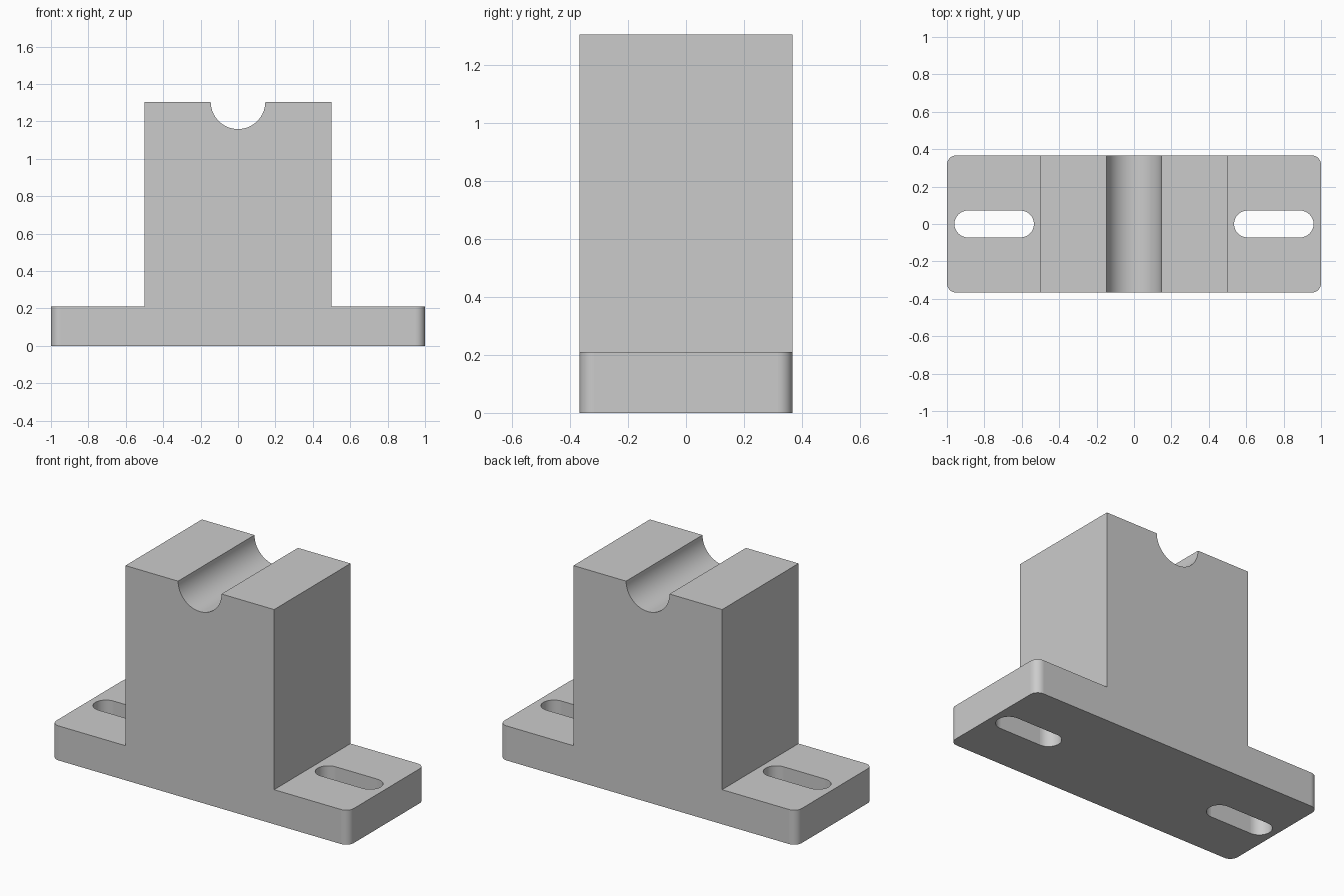
import bpy, bmesh, math

if "Cube" in bpy.data.objects:
    bpy.data.objects.remove(bpy.data.objects["Cube"], do_unlink=True)

DEPTH = 0.367          # half depth in y
BASE_TOP, TOP = 0.21, 1.305
BLOCK = 0.5            # half width of the upright block
GROOVE = 0.146
SLOT_R, SLOT_IN, SLOT_OUT = 0.072, 0.535, 0.96
CORNER = 0.05

grey = bpy.data.materials.new("plain grey")
grey.use_nodes = True
colour = (0.6, 0.6, 0.6, 1)
grey.diffuse_color = colour
grey.node_tree.nodes["Principled BSDF"].inputs["Base Color"].default_value = colour


def arc(cx, cy, r, start, end, steps):
    angles = [math.radians(start + (end - start) * i / steps) for i in range(steps + 1)]
    return [(cx + r * math.cos(a), cy + r * math.sin(a)) for a in angles]


def prism(name, points, shift, rounding=0):
    """Extrude a closed outline of 3D points; optionally round its end corners."""
    bm = bmesh.new()
    face = bm.faces.new([bm.verts.new(p) for p in points])
    grown = bmesh.ops.extrude_face_region(bm, geom=[face])["geom"]
    bmesh.ops.translate(bm, vec=shift, verts=[v for v in grown if isinstance(v, bmesh.types.BMVert)])
    bmesh.ops.recalc_face_normals(bm, faces=bm.faces)
    if rounding:
        ends = [e for e in bm.edges
                if all(abs(v.co.x) > 0.99 for v in e.verts)
                and abs(e.verts[0].co.z - e.verts[1].co.z) > 0.1]
        bmesh.ops.bevel(bm, geom=ends, offset=rounding, segments=8, profile=0.5, affect='EDGES')
    mesh = bpy.data.meshes.new(name)
    bm.to_mesh(mesh)
    bm.free()
    mesh.materials.append(grey)
    obj = bpy.data.objects.new(name, mesh)
    bpy.context.collection.objects.link(obj)
    return obj


# Body: flanged base and upright block with a half-round groove on top
outline = [(-1, 0), (1, 0), (1, BASE_TOP), (BLOCK, BASE_TOP), (BLOCK, TOP)]
outline += arc(0, TOP, GROOVE, 0, -180, 32)
outline += [(-BLOCK, TOP), (-BLOCK, BASE_TOP), (-1, BASE_TOP)]
body = prism("grooved_support_block", [(x, -DEPTH, z) for x, z in outline],
             (0, 2 * DEPTH, 0), CORNER)
bpy.context.view_layer.objects.active = body
body.select_set(True)

# Mounting slots cut through both flanges
for side, name in ((1, "left"), (-1, "right")):
    slot = arc(side * SLOT_OUT - side * SLOT_R, 0, SLOT_R, -90, 90 * (2 * side - 1) if side > 0 else -270, 16)
    slot += arc(side * SLOT_IN + side * SLOT_R, 0, SLOT_R, 90, 270 if side > 0 else -90, 16)
    cutter = prism(name + "_slot_cutter", [(x, y, -0.1) for x, y in slot], (0, 0, BASE_TOP + 0.2))
    cutter.hide_render = True
    cut = body.modifiers.new(name + "_slot", 'BOOLEAN')
    cut.operation, cut.solver, cut.object = 'DIFFERENCE', 'EXACT', cutter
    bpy.ops.object.modifier_apply(modifier=cut.name)
    bpy.data.objects.remove(cutter, do_unlink=True)

# Smooth curved walls, flat planar faces
bpy.ops.object.shade_smooth_by_angle(angle=math.radians(30))
for face in body.data.polygons:
    face.use_smooth = max(abs(c) for c in face.normal) < 0.9999
